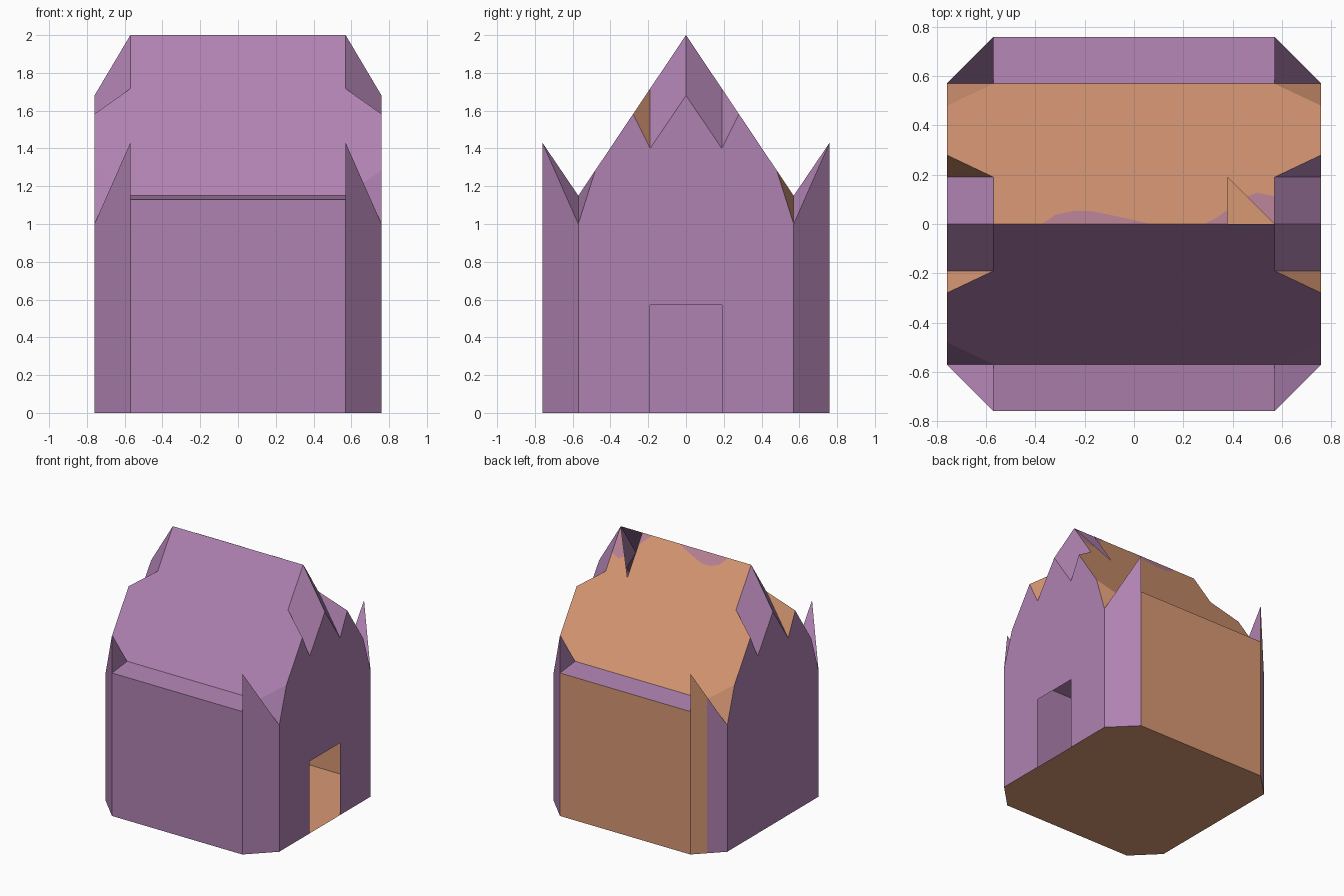
import bpy, bmesh
from mathutils import Vector

if "Cube" in bpy.data.objects:
    bpy.data.objects.remove(bpy.data.objects["Cube"])

A, B = 0.57, 0.76          # inner and outer plan lines
UP = (0, 0, 1)


def material(name, col):
    m = bpy.data.materials.new(name)
    m.diffuse_color = (*col, 1)
    m.use_nodes = True
    m.node_tree.nodes["Principled BSDF"].inputs["Base Color"].default_value = m.diffuse_color
    return m


MATS = {"purple": material("soft purple", (0.43, 0.223, 0.44)),
        "orange": material("clay orange", (0.69, 0.315, 0.175)),
        "mauve": material("rose mauve", (0.49, 0.23, 0.31))}


def part(name, faces):
    """faces: list of (points, outward direction, colour); thin shell part."""
    me = bpy.data.meshes.new(name)
    names = []
    bm = bmesh.new()
    for pts, out, col in faces:
        if col not in names:
            names.append(col)
        f = bm.faces.new([bm.verts.new(p) for p in pts])
        f.normal_update()
        if f.normal.dot(Vector(out)) < 0:
            f.normal_flip()
        f.material_index = names.index(col)
    bmesh.ops.remove_doubles(bm, verts=bm.verts[:], dist=0.0005)
    bm.to_mesh(me)
    bm.free()
    for n in names:
        me.materials.append(MATS[n])
    ob = bpy.data.objects.new(name, me)
    bpy.context.collection.objects.link(ob)


def flip(pts, sx, sy):
    return [(x * sx, y * sy, z) for x, y, z in pts]


def roof_z(y):
    return 2 - abs(y) * 0.85 / A


# Floor: square with cut corners
plan = [(A, B), (B, A), (B, -A), (A, -B), (-A, -B), (-B, -A), (-B, A), (-A, B)]
part("floor", [([(x, y, 0) for x, y in plan], (0, 0, -1), "orange")])

# Long walls with the narrow ledge on top
for sy, col, name in ((-1, "purple", "front_wall"), (1, "orange", "back_wall")):
    part(name, [
        (flip([(-A, B, 0), (A, B, 0), (A, B, 1.13), (-A, B, 1.13)], 1, sy), (0, sy, 0), col),
        (flip([(-A, B, 1.13), (A, B, 1.13), (A, A, 1.15), (-A, A, 1.15)], 1, sy), UP, "purple")])

# Gable walls; the right one has the open doorway
half = [(A, 0), (A, 1.0), (0.48, roof_z(0.48)), (0.28, roof_z(0.28)), (0.19, 1.40)]
outline = [(-y, z) for y, z in half] + [(0, 1.68)] + half[::-1]
door = [(0.19, 0), (0.19, 0.57), (-0.19, 0.57), (-0.19, 0)]
for sx, name, prof in ((1, "right_gable", outline + door), (-1, "left_gable", outline)):
    part(name, [([(sx * B, y, z) for y, z in prof], (sx, 0, 0), "purple")])

# Roof slopes; the back one has a missing triangle at the ridge
edge = [(A, 0), (A, 0.19), (B, 0.28), (B, 0.48), (A, A)]
slope = [(-x, y) for x, y in edge] + edge[::-1]
gap = [(0.38, 0.19), (0.38, 0)]
part("front_roof", [([(x, -y, roof_z(y)) for x, y in slope], UP, "purple")])
part("back_roof", [([(x, y, roof_z(y)) for x, y in slope + gap], UP, "orange")])

# Corner walls with spikes, roof corners, notches and ridge tips
for sx in (-1, 1):
    for sy in (-1, 1):
        tag = ("right" if sx > 0 else "left") + ("_back" if sy > 0 else "_front")
        out = (sx, sy, 0)
        corner = [(A, B, 0), (B, A, 0), (B, A, 1.0), (A, B, 1.43)]
        if sx < 0 and sy > 0:       # partly orange corner
            t = 0.45
            mx, my, mz = A + 0.19 * t, B - 0.19 * t, 1.43 - 0.43 * t
            walls = [(flip([(A, B, 0), (mx, my, 0), (mx, my, mz), (A, B, 1.43)], sx, sy), out, "orange"),
                     (flip([(mx, my, 0), (B, A, 0), (B, A, 1.0), (mx, my, mz)], sx, sy), out, "purple")]
        else:
            walls = [(flip(corner, sx, sy), out, "purple")]
        part(tag + "_corner", walls + [
            (flip([(A, B, 1.43), (B, A, 1.0), (A, A, 1.15)], sx, sy), UP, "purple"),
            (flip([(A, B, 1.43), (A, B, 1.13), (A, A, 1.15)], sx, sy), (-sx, 0, 0), "purple")])
        part(tag + "_roof_corner", [
            (flip([(A, A, 1.15), (B, 0.48, roof_z(0.48)), (B, A, 1.0)], sx, sy), UP,
             "orange" if sy > 0 else "purple")])
        part(tag + "_notch", [
            (flip([(A, 0.19, roof_z(0.19)), (B, 0.28, roof_z(0.28)), (B, 0.19, 1.40)], sx, sy), UP,
             "purple" if sx > 0 and sy > 0 else "orange")])
        part(tag + "_ridge_tip", [
            (flip([(A, 0, 2), (B, 0, 1.68), (B, 0.19, 1.40), (A, 0.19, roof_z(0.19))], sx, sy), UP, "purple")])

# Painted blotches along the back of the ridge
blots = [[(-0.37, 0), (-0.32, 0.035), (-0.25, 0.05), (-0.17, 0.05), (-0.05, 0.025), (0.06, 0)],
         [(0.29, 0), (0.33, 0.02), (0.38, 0.055), (0.38, 0)],
         [(A, 0), (A, 0.11), (0.5, 0.125), (0.46, 0.11)]]
part("roof_blotches", [([(x, y + 0.002, roof_z(y)) for x, y in b], UP, "mauve") for b in blots])
